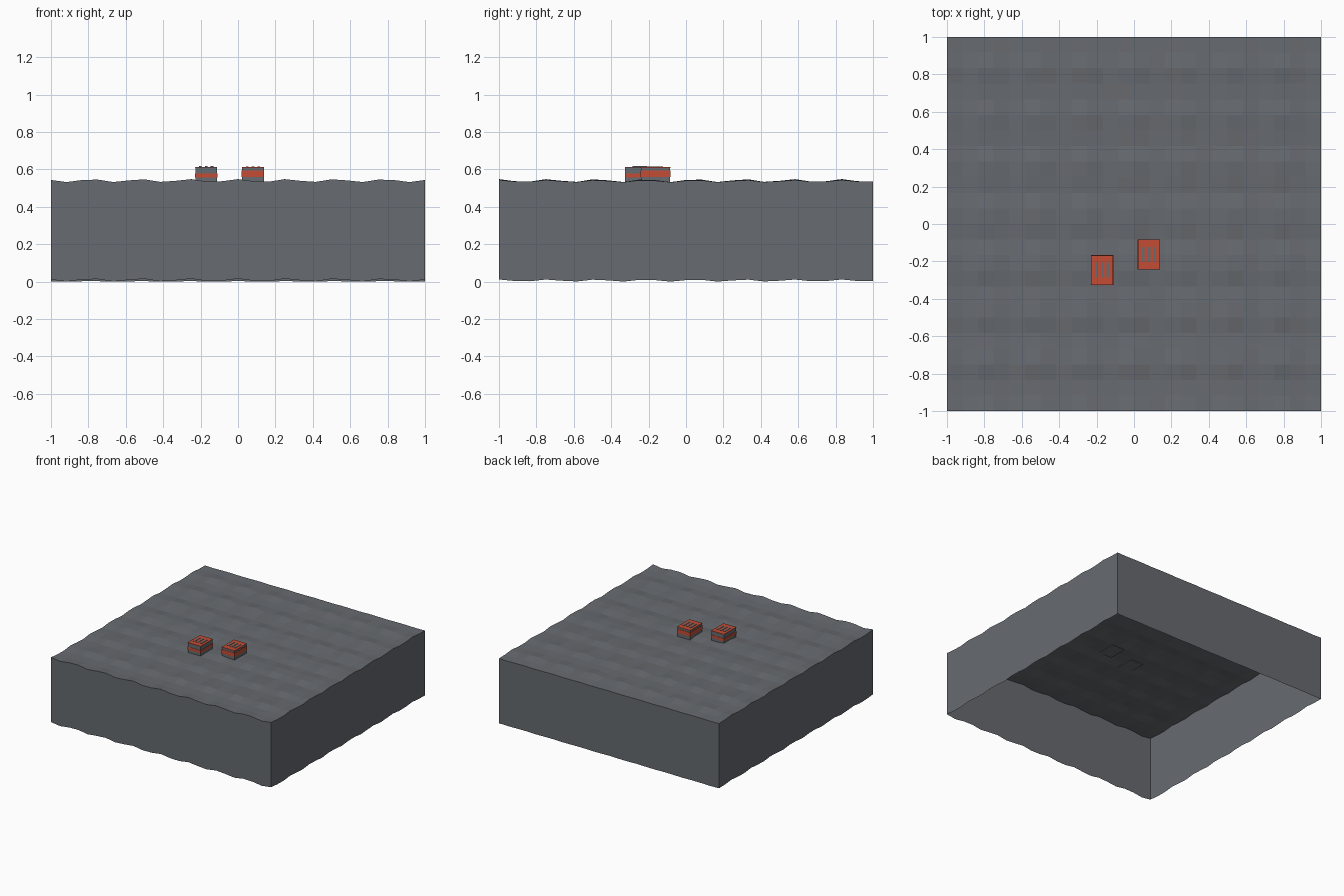
import bpy, bmesh
from math import cos

if "Cube" in bpy.data.objects:
    bpy.data.objects.remove(bpy.data.objects["Cube"])

CELLS = 24          # surface cells per side
DEPTH = 0.532       # height of the side walls
SWELL = 0.016       # wave height


def material(name, rgb):
    m = bpy.data.materials.new(name)
    m.use_nodes = True
    m.diffuse_color = (*rgb, 1)
    m.node_tree.nodes["Principled BSDF"].inputs["Base Color"].default_value = (*rgb, 1)
    return m


slate = material("slate grey", (0.135, 0.145, 0.16))
red = material("brick red", (0.55, 0.075, 0.035))


def add_object(name, bm, mat):
    mesh = bpy.data.meshes.new(name)
    bm.to_mesh(mesh)
    bm.free()
    mesh.materials.append(mat)
    obj = bpy.data.objects.new(name, mesh)
    bpy.context.collection.objects.link(obj)
    return obj


def box(name, center, size, mat):
    bm = bmesh.new()
    bmesh.ops.create_cube(bm, size=1)
    for v in bm.verts:
        v.co = [c + p * s for c, p, s in zip(center, v.co, size)]
    return add_object(name, bm, mat)


def wave(x, y):
    # crossed swells, sampled on the coarse grid
    u, v = x * CELLS / 2, y * CELLS / 2
    return SWELL * cos(u) ** 2 * cos(v - 0.58) ** 2


# Rippled slab: wavy top, skirt walls that copy the ripple, open underneath
bm = bmesh.new()
bmesh.ops.create_grid(bm, x_segments=CELLS, y_segments=CELLS, size=1)
for v in bm.verts:
    v.co.z = DEPTH + wave(v.co.x, v.co.y)
rim = [e for e in bm.edges if e.is_boundary]
skirt = bmesh.ops.extrude_edge_only(bm, edges=rim)["geom"]
for v in skirt:
    if isinstance(v, bmesh.types.BMVert):
        v.co.z -= DEPTH
bmesh.ops.recalc_face_normals(bm, faces=bm.faces[:])
add_object("rippled_slab", bm, slate)


# Crates: grey body, red lid, red band around the sides, three grey slats
def crate(name, x, y, top, band_z, band_h):
    w, d, base = 0.116, 0.156, 0.53
    lid = 0.004
    body_top = top - lid - 0.003
    box(name + "_body", (x, y, (base + body_top) / 2), (w, d, body_top - base), slate)
    box(name + "_lid", (x, y, body_top + lid / 2), (w + 0.002, d + 0.002, lid), red)
    box(name + "_band", (x, y, band_z), (w + 0.004, d + 0.004, band_h), red)
    for i in (-1, 0, 1):
        box(f"{name}_slat_{i + 2}", (x + i * 0.031, y, top - 0.003),
            (0.014, 0.08, 0.006), slate)


crate("right_crate", -0.17, -0.247, 0.617, 0.568, 0.022)
crate("left_crate", 0.08, -0.163, 0.615, 0.577, 0.034)
